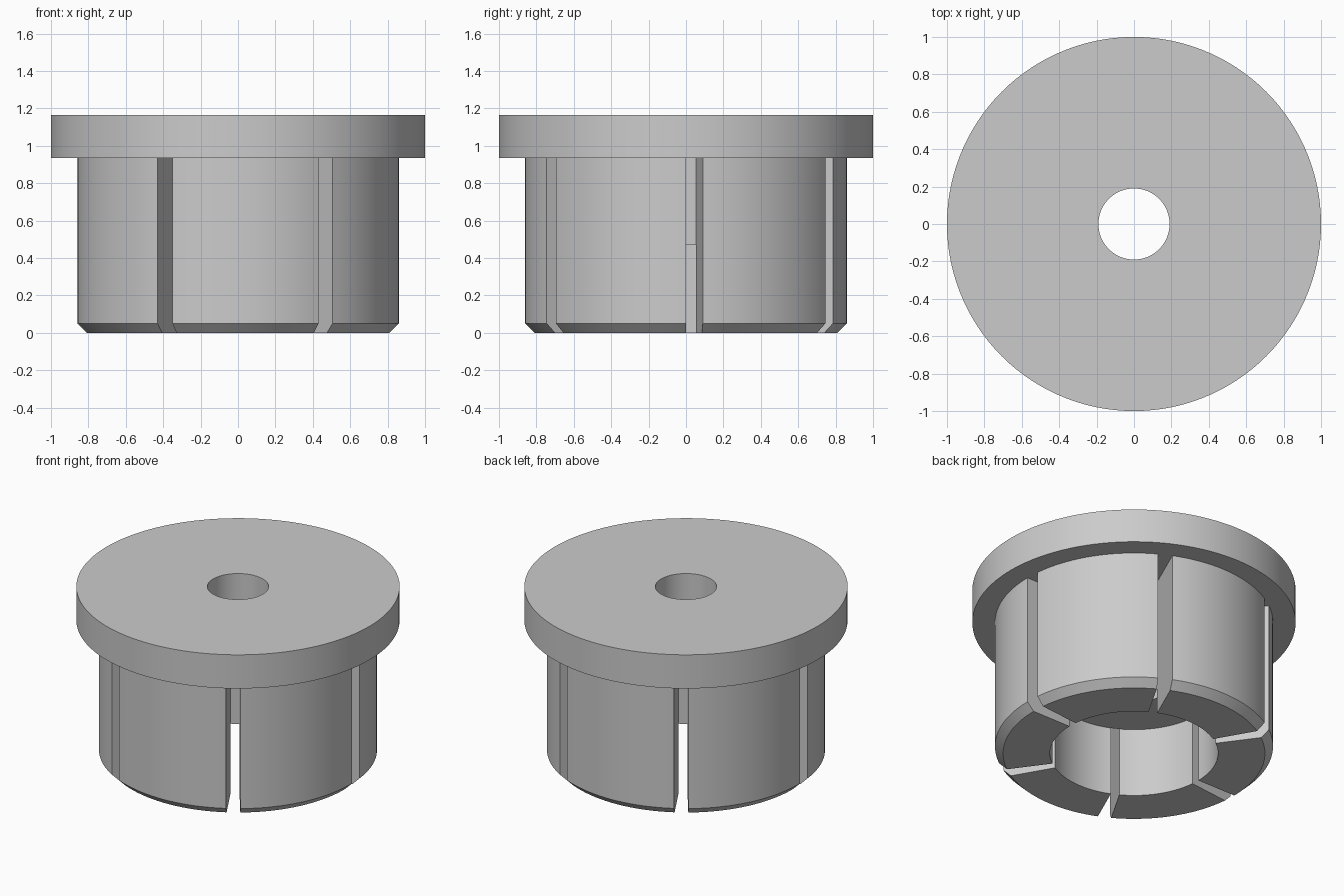
import bpy
import bmesh
from math import radians, sin, cos

cube = bpy.data.objects.get("Cube")
if cube:
    bpy.data.objects.remove(cube, do_unlink=True)

# Main dimensions
R_FLANGE, R_BODY, R_BORE, R_HOLE = 1.0, 0.86, 0.52, 0.19
TOP, UNDER, CEILING, CHAMFER = 1.165, 0.935, 0.47, 0.05
STEP = 3           # degrees per facet
PITCH, SLOT = 60, 6  # slot spacing and slot width in degrees

# Radial profiles as (radius, height)
cap = [(R_BODY, UNDER), (R_FLANGE, UNDER), (R_FLANGE, TOP),
       (R_HOLE, TOP), (R_HOLE, CEILING), (R_BORE, CEILING)]
finger = [(R_BORE, CEILING), (R_BORE, 0), (R_BODY - CHAMFER, 0),
          (R_BODY, CHAMFER), (R_BODY, UNDER)]
slot = [(R_BORE, CEILING), (R_BORE, UNDER), (R_BODY, UNDER)]
slot_wall = finger + [(R_BORE, UNDER)]


def at(point, degrees):
    r, z = point
    a = radians(degrees)
    return (r * cos(a), r * sin(a), z)


def add_face(bm, points):
    bm.faces.new([bm.verts.new(p) for p in points])


def sweep(bm, profile, start):
    for p, q in zip(profile, profile[1:]):
        add_face(bm, [at(p, start), at(p, start + STEP),
                      at(q, start + STEP), at(q, start)])


bm = bmesh.new()
for angle in range(0, 360, STEP):
    sweep(bm, cap, angle)
    sweep(bm, slot if angle % PITCH < SLOT else finger, angle)

# Radial side walls of the slots
for angle in range(0, 360, PITCH):
    for side in (0, SLOT):
        add_face(bm, [at(p, angle + side) for p in slot_wall])

bmesh.ops.remove_doubles(bm, verts=bm.verts, dist=0.0005)
bmesh.ops.recalc_face_normals(bm, faces=bm.faces)
mesh = bpy.data.meshes.new("slotted_flanged_bushing")
bm.to_mesh(mesh)
bm.free()

# Plain grey material
grey = bpy.data.materials.new("light_grey")
grey.use_nodes = True
colour = (0.6, 0.6, 0.6, 1)
grey.diffuse_color = colour
grey.node_tree.nodes["Principled BSDF"].inputs["Base Color"].default_value = colour
mesh.materials.append(grey)

bushing = bpy.data.objects.new("slotted_flanged_bushing", mesh)
bpy.context.collection.objects.link(bushing)
bpy.ops.object.select_all(action='DESELECT')
bushing.select_set(True)
bpy.context.view_layer.objects.active = bushing
bpy.ops.object.shade_smooth_by_angle(angle=radians(25))
